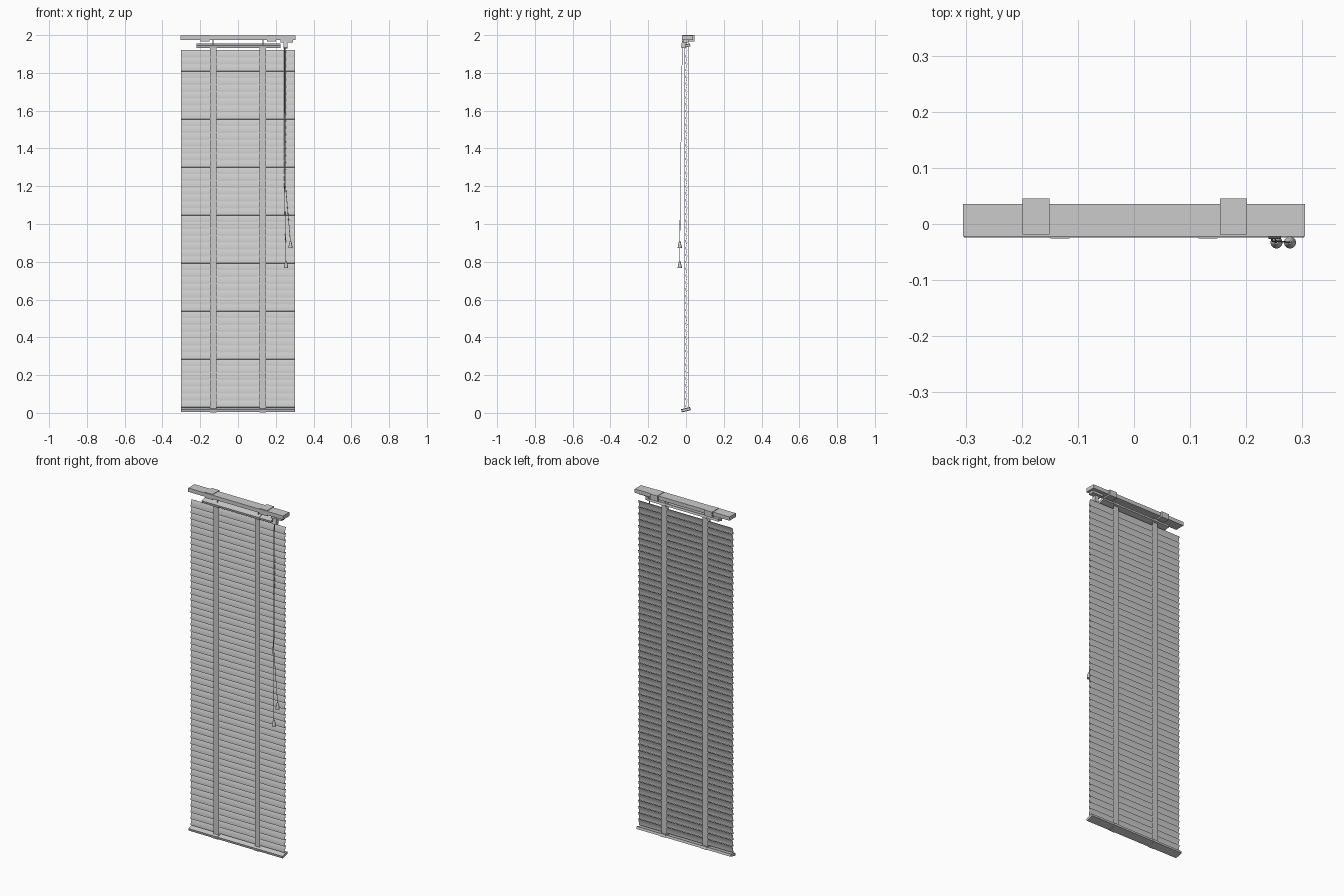
import bpy, bmesh, math
from mathutils import Vector

if "Cube" in bpy.data.objects:
    bpy.data.objects.remove(bpy.data.objects["Cube"], do_unlink=True)

grey = bpy.data.materials.new("light_grey")
grey.use_nodes = True
grey.diffuse_color = (0.6, 0.6, 0.6, 1)
grey.node_tree.nodes["Principled BSDF"].inputs["Base Color"].default_value = (0.6, 0.6, 0.6, 1)


def finish(name, bm):
    bmesh.ops.recalc_face_normals(bm, faces=bm.faces)
    mesh = bpy.data.meshes.new(name)
    bm.to_mesh(mesh)
    bm.free()
    obj = bpy.data.objects.new(name, mesh)
    bpy.context.collection.objects.link(obj)
    mesh.materials.append(grey)
    return obj


def extrude_x(bm, profile, x0, x1):
    """Closed (y, z) profile swept along x."""
    ends = [[bm.verts.new((x, y, z)) for y, z in profile] for x in (x0, x1)]
    n = len(profile)
    for i in range(n):
        j = (i + 1) % n
        bm.faces.new((ends[0][i], ends[0][j], ends[1][j], ends[1][i]))
    bm.faces.new(ends[0])
    bm.faces.new(ends[1][::-1])


def bar(name, x0, x1, y0, y1, z0, z1, tilt=0):
    """Box bar, tilted about its own x axis."""
    cy, cz, hy, hz = (y0 + y1) / 2, (z0 + z1) / 2, (y1 - y0) / 2, (z1 - z0) / 2
    c, s = math.cos(tilt), math.sin(tilt)
    corners = [(-hy, -hz), (hy, -hz), (hy, hz), (-hy, hz)]
    bm = bmesh.new()
    extrude_x(bm, [(cy + y * c - z * s, cz + y * s + z * c) for y, z in corners], x0, x1)
    return finish(name, bm)


def lathe(name, profile, x, y, z, sides=12):
    """Closed solid turned about a vertical axis from (radius, height) pairs."""
    bm = bmesh.new()
    rings = [[bm.verts.new((x + r * math.cos(i * math.tau / sides),
                            y + r * math.sin(i * math.tau / sides), z + h))
              for i in range(sides)] for r, h in profile]
    for a, b in zip(rings, rings[1:]):
        for i in range(sides):
            j = (i + 1) % sides
            bm.faces.new((a[i], a[j], b[j], b[i]))
    bm.faces.new(rings[0])
    bm.faces.new(rings[-1])
    obj = finish(name, bm)
    bpy.context.view_layer.objects.active = obj
    obj.select_set(True)
    bpy.ops.object.shade_smooth_by_angle()
    obj.select_set(False)


def cord(name, points, radius=0.0015):
    curve = bpy.data.curves.new(name, "CURVE")
    curve.dimensions = "3D"
    curve.bevel_depth = radius
    curve.bevel_resolution = 1
    curve.use_fill_caps = True
    spline = curve.splines.new("POLY")
    spline.points.add(len(points) - 1)
    for p, co in zip(spline.points, points):
        p.co = (*co, 1)
    curve.materials.append(grey)
    bpy.context.collection.objects.link(bpy.data.objects.new(name, curve))


# Head rail and its mounting brackets
bar("head_rail", -0.305, 0.305, -0.022, 0.036, 1.975, 1.997)
for side, x in (("right", -0.175), ("left", 0.177)):
    bar(side + "_bracket", x - 0.024, x + 0.024, -0.019, 0.045, 1.967, 2.0)

# Tilting bar under the head rail
bar("tilt_bar", -0.22, 0.225, -0.019, 0.021, 1.937, 1.950, math.radians(14))

# Closed slats: slightly crowned strips, tops leaning back
PITCH, WIDTH, LEAN, THICK = 0.0363, 0.041, math.radians(13), 0.0012
up = Vector((math.sin(LEAN), math.cos(LEAN)))
out = Vector((-math.cos(LEAN), math.sin(LEAN)))
bm = bmesh.new()
for i in range(52):
    centre = Vector((0.002, 0.05 + i * PITCH))
    steps = [k / 4 - 0.5 for k in range(5)]
    crown = [centre + up * (WIDTH * t) + out * (0.002 * (1 - 4 * t * t)) for t in steps]
    extrude_x(bm, crown + [p - out * THICK for p in reversed(crown)], -0.303, 0.303)
finish("slats", bm)

# Bottom rail
bar("bottom_rail", -0.303, 0.303, -0.023, 0.023, 0.010, 0.024, math.radians(14))

# Ladder tapes front and back, with straps round the bottom rail and hangers
for side, x in (("right", -0.132), ("left", 0.132)):
    for face, y in (("front", -0.0095), ("back", 0.0115)):
        bar(f"{side}_{face}_tape", x - 0.017, x + 0.017, y - 0.0007, y + 0.0007, 0.02, 1.948)
    bar(side + "_bottom_strap", x - 0.017, x + 0.017, -0.0245, 0.0245, 0.0085, 0.0255, math.radians(14))
    bar(side + "_top_strap", x - 0.017, x + 0.017, -0.0205, 0.0225, 1.9355, 1.9515, math.radians(14))
    bar(side + "_hanger", x - 0.002, x + 0.002, -0.002, 0.002, 1.94, 1.98)

# Cord lock below the head rail
bar("cord_lock", 0.225, 0.292, -0.016, 0.016, 1.962, 1.976)
bar("cord_guide", 0.24, 0.262, -0.024, 0.0, 1.932, 1.966, math.radians(-10))

# Pull cords with tassels
TASSEL = [(0.011, 0), (0.011, 0.006), (0.0075, 0.022), (0.005, 0.034), (0.003, 0.038)]
for name, x, z in (("short", 0.278, 0.872), ("long", 0.254, 0.766)):
    lathe(name + "_cord_tassel", TASSEL, x, -0.033, z)
    start = 0.246 + (x - 0.254) * 0.25
    cord(name + "_cord", [(start, -0.02, 1.94), (start, -0.024, 1.6),
                          (start, -0.03, 1.2), (x, -0.033, z + 0.03)])
